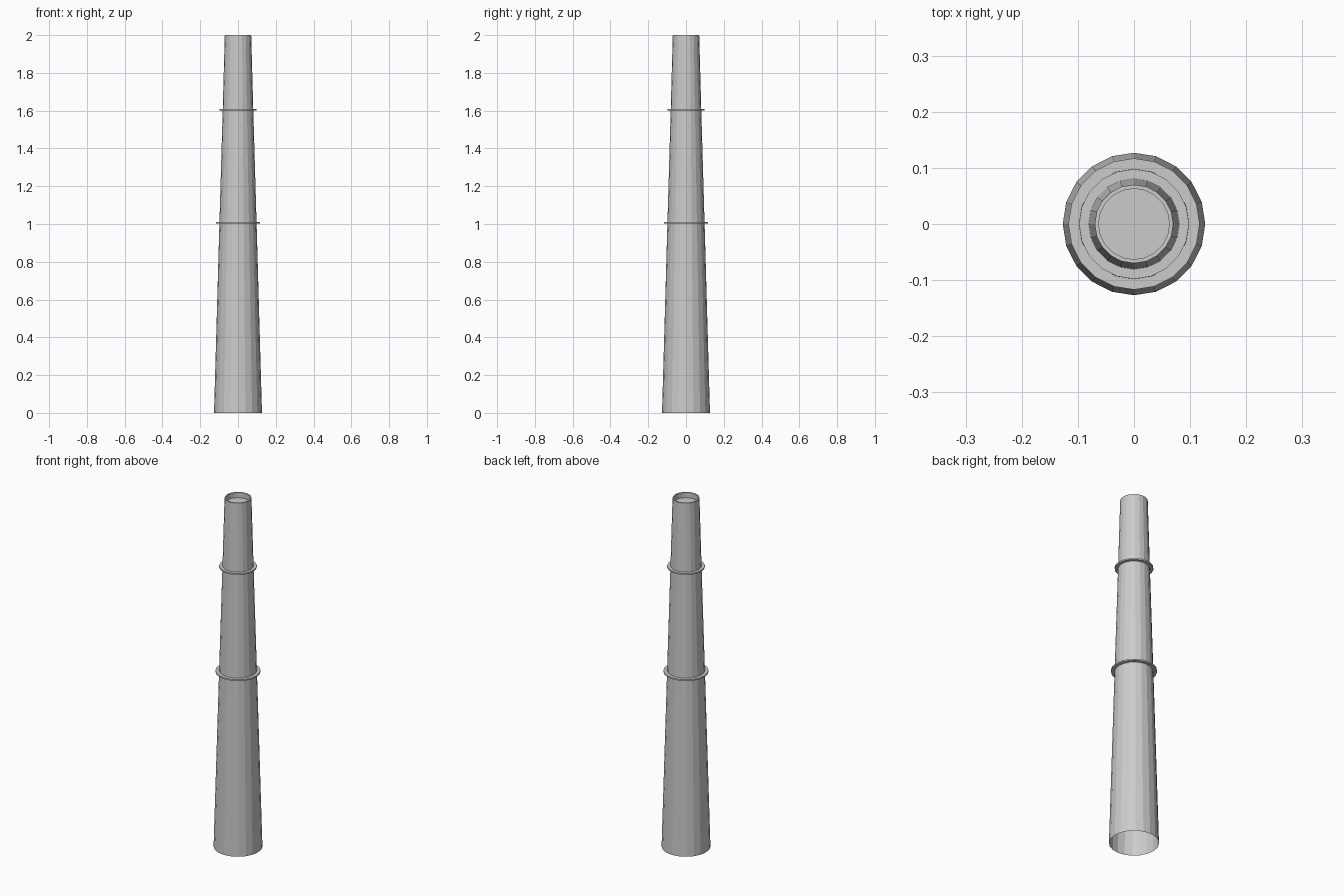
import bpy, bmesh
from math import cos, sin, pi

if "Cube" in bpy.data.objects:
    bpy.data.objects.remove(bpy.data.objects["Cube"])

SIDES = 20


def lathe(name, profile, closed=False, cap_end=False):
    """Spin a (radius, z) profile around the z axis with flat faces."""
    bm = bmesh.new()
    rings = [[bm.verts.new((r * cos(2 * pi * i / SIDES), r * sin(2 * pi * i / SIDES), z))
              for i in range(SIDES)] for r, z in profile]
    pairs = list(zip(rings, rings[1:]))
    if closed:
        pairs.append((rings[-1], rings[0]))
    for a, b in pairs:
        for i in range(SIDES):
            j = (i + 1) % SIDES
            bm.faces.new((a[i], a[j], b[j], b[i]))
    if cap_end:
        bm.faces.new(rings[-1])
    mesh = bpy.data.meshes.new(name)
    bm.to_mesh(mesh)
    bm.free()
    obj = bpy.data.objects.new(name, mesh)
    bpy.context.collection.objects.link(obj)
    return obj


# Tapered stack, open below, with a shallow capped recess at the top
lathe("chimney_stack", [(0.127, 0), (0.0985, 1.0), (0.081, 1.6), (0.07, 2.0),
                        (0.063, 2.0), (0.063, 1.97)], cap_end=True)

# Two thin collars around the stack
for name, z, inner, outer in (("lower_collar", 1.002, 0.0975, 0.117),
                              ("upper_collar", 1.602, 0.080, 0.098)):
    lathe(name, [(inner, z), (outer, z), (outer, z + 0.008), (inner, z + 0.008)], closed=True)
